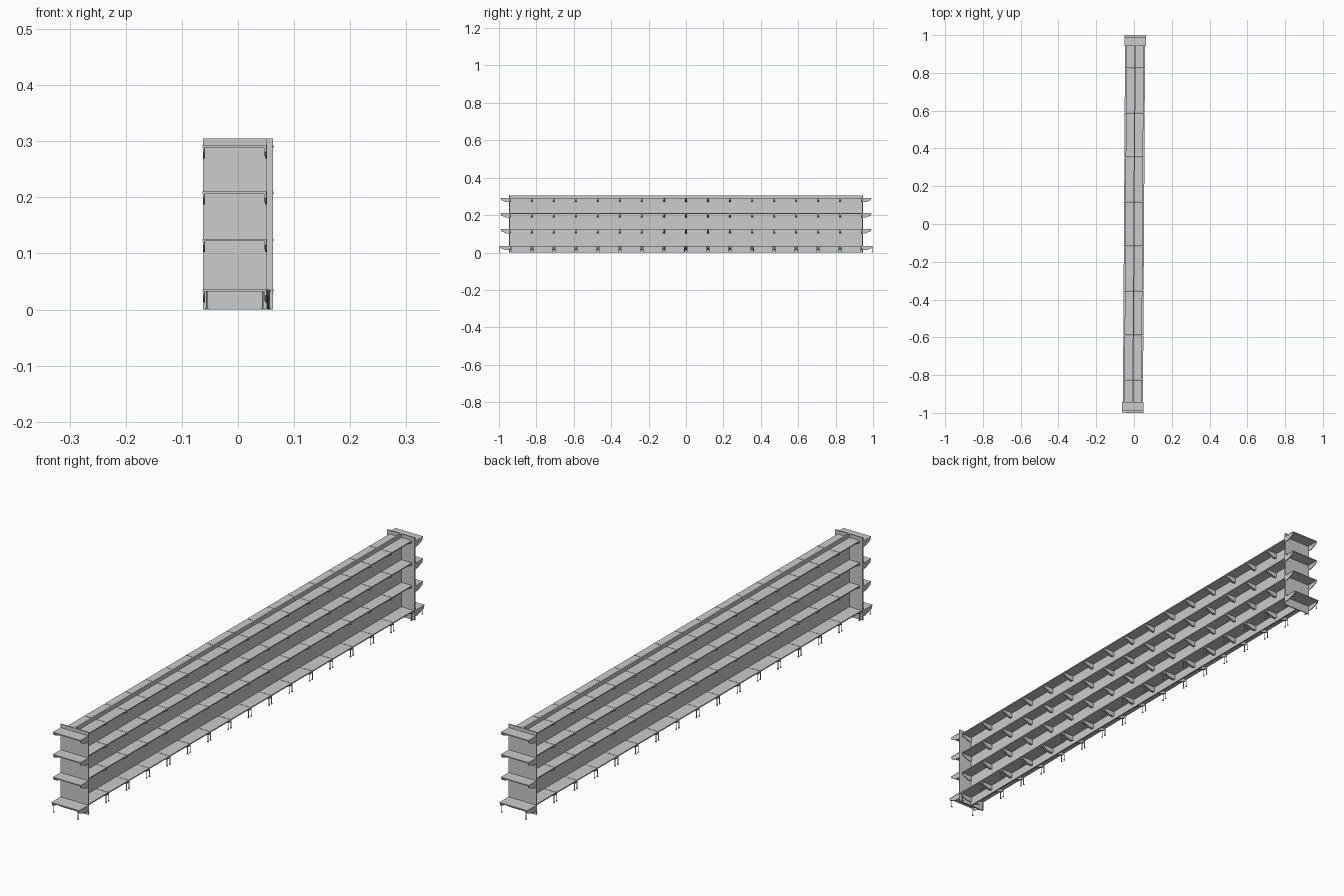
import bpy, bmesh
from math import pi
from mathutils import Matrix, Vector

if "Cube" in bpy.data.objects:
    bpy.data.objects.remove(bpy.data.objects["Cube"])

SKEW = Matrix.Rotation(-0.006, 4, 'Z')   # the whole run sits slightly off-axis
TIERS = [0.036, 0.126, 0.210, 0.292]     # shelf top heights
HEIGHT = 0.305
BAYS, PITCH = 16, 0.1178
END_Y = 0.944                            # end panel position


def box(bm, mat, x0, x1, y0, y1, z0, z1):
    m = Matrix.Translation(((x0 + x1) / 2, (y0 + y1) / 2, (z0 + z1) / 2))
    s = Matrix.Diagonal((x1 - x0, y1 - y0, z1 - z0, 1))
    bmesh.ops.create_cube(bm, size=1, matrix=mat @ m @ s)


def cylinder(bm, mat, x, y, z0, z1, r):
    m = Matrix.Translation((x, y, (z0 + z1) / 2))
    bmesh.ops.create_cone(bm, cap_ends=True, segments=8, radius1=r, radius2=r,
                          depth=z1 - z0, matrix=mat @ m)


def wedge(bm, mat, x, t, depth, z):
    # tapered bracket: deep at the wall, shallow at the tip
    prof = [(0, z), (depth, z), (depth, z - 0.007), (depth * 0.35, z - 0.019), (0, z - 0.019)]
    a = [bm.verts.new(mat @ Vector((x - t / 2, y, h))) for y, h in prof]
    b = [bm.verts.new(mat @ Vector((x + t / 2, y, h))) for y, h in prof]
    bm.faces.new(a)
    bm.faces.new(b[::-1])
    for i in range(len(prof)):
        j = (i + 1) % len(prof)
        bm.faces.new((a[j], a[i], b[i], b[j]))


def finish(bm, name):
    bmesh.ops.recalc_face_normals(bm, faces=bm.faces)
    me = bpy.data.meshes.new(name)
    bm.to_mesh(me)
    bm.free()
    ob = bpy.data.objects.new(name, me)
    ob.matrix_world = SKEW
    bpy.context.collection.objects.link(ob)


def shelf_row(name, mats, width, depth, base_depth):
    # shelves, brackets and base legs for every bay in the row
    shelves, brackets, legs = bmesh.new(), bmesh.new(), bmesh.new()
    for mat in mats:
        for k, z in enumerate(TIERS):
            d = base_depth if k == 0 else depth
            box(shelves, mat, -width / 2, width / 2, 0, d, z - 0.004, z)
            for s in (-1, 1):
                wedge(brackets, mat, s * (width / 2 - 0.002), 0.003, d - 0.002, z - 0.004)
        for s in (-1, 1):
            x, y = s * (width / 2 - 0.007), base_depth - 0.004
            cylinder(legs, mat, x, y, 0.003, TIERS[0] - 0.004, 0.0014)
            cylinder(legs, mat, x, y, 0, 0.003, 0.003)
    finish(shelves, name + "_shelves")
    finish(brackets, name + "_brackets")
    finish(legs, name + "_legs")


# central back panel
bm = bmesh.new()
box(bm, Matrix(), -0.003, 0.003, -END_Y, END_Y, 0, HEIGHT)
finish(bm, "back_panel")

# end panels and end shelves
for name, ang in (("front_end", pi), ("rear_end", 0)):
    rot = Matrix.Rotation(ang, 4, 'Z')
    bm = bmesh.new()
    box(bm, rot, -0.057, 0.057, END_Y - 0.002, END_Y + 0.002, 0, HEIGHT)
    finish(bm, name + "_panel")
    shelf_row(name, [rot @ Matrix.Translation((0, END_Y + 0.002, 0))], 0.114, 0.045, 0.0535)

# long side shelves, one row on each side
for name, ang in (("left_side", pi / 2), ("right_side", -pi / 2)):
    rot = Matrix.Rotation(ang, 4, 'Z')
    mats = [rot @ Matrix.Translation(((i - (BAYS - 1) / 2) * PITCH, 0.003, 0))
            for i in range(BAYS)]
    shelf_row(name, mats, PITCH - 0.0015, 0.043, 0.050)
